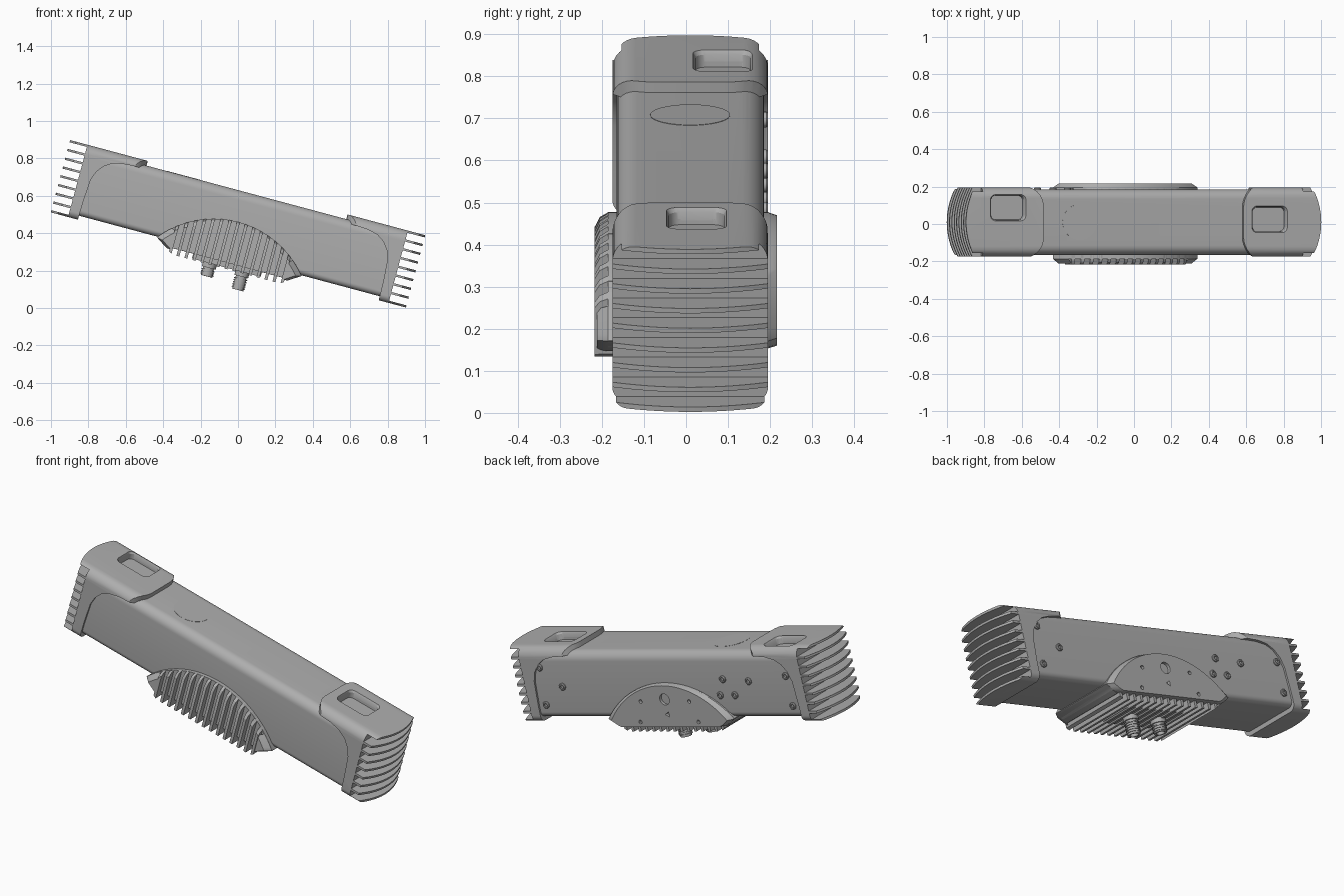
import bpy, bmesh, math
from mathutils import Vector

cube = bpy.data.objects.get("Cube")
if cube:
    bpy.data.objects.remove(cube, do_unlink=True)

grey = bpy.data.materials.new("neutral_grey")
grey.use_nodes = True
colour = (0.42, 0.42, 0.42, 1)
grey.diffuse_color = colour
grey.node_tree.nodes["Principled BSDF"].inputs["Base Color"].default_value = colour

YC = 0.01          # middle of the housing in depth
parts = []

AXES = {"x": lambda a, b, p: (p, a, b),
        "y": lambda a, b, p: (a, p, b),
        "z": lambda a, b, p: (a, b, p)}


def add_loft(bm, pts, axis, layers, origin=(0, 0)):
    """Stack scaled copies of an outline along an axis; layer = (pos, scale_a, scale_b)."""
    rings = [[bm.verts.new(AXES[axis](origin[0] + a * sa, origin[1] + b * sb, p))
              for a, b in pts] for p, sa, sb in layers]
    n = len(pts)
    for r, s in zip(rings, rings[1:]):
        for i in range(n):
            bm.faces.new((r[i], r[(i + 1) % n], s[(i + 1) % n], s[i]))
    bm.faces.new(rings[0])
    bm.faces.new(rings[-1])


def finish(name, bm, keep=True):
    bmesh.ops.recalc_face_normals(bm, faces=bm.faces)
    mesh = bpy.data.meshes.new(name)
    bm.to_mesh(mesh)
    bm.free()
    mesh.materials.append(grey)
    ob = bpy.data.objects.new(name, mesh)
    bpy.context.collection.objects.link(ob)
    if keep:
        parts.append(ob)
    return ob


def loft(name, pts, axis, layers, origin=(0, 0), keep=True):
    bm = bmesh.new()
    add_loft(bm, pts, axis, layers, origin)
    return finish(name, bm, keep)


def span(a, b):
    return [(a, 1, 1), (b, 1, 1)]


def cut(ob, cutter, op="DIFFERENCE", drop=True):
    mod = ob.modifiers.new("cut", "BOOLEAN")
    mod.object, mod.operation, mod.solver = cutter, op, "EXACT"
    bpy.context.view_layer.objects.active = ob
    bpy.ops.object.modifier_apply(modifier=mod.name)
    if drop:
        bpy.data.objects.remove(cutter, do_unlink=True)


def rounded(a0, a1, b0, b1, r_low, r_high, seg=8):
    """Rounded rectangle with separate radii for its low-b and high-b corners."""
    out = []
    corners = [(a1, b0, r_low, 270), (a1, b1, r_high, 0), (a0, b1, r_high, 90), (a0, b0, r_low, 180)]
    for a, b, r, start in corners:
        ca = a - r if a == a1 else a + r
        cb = b - r if b == b1 else b + r
        for i in range(seg + 1):
            t = math.radians(start + 90 * i / seg)
            out.append((ca + r * math.cos(t), cb + r * math.sin(t)))
    return out


def circle(r, n=20):
    return [(r * math.cos(math.tau * i / n), r * math.sin(math.tau * i / n)) for i in range(n)]


# Long housing
body = loft("housing", rounded(YC - 0.175, YC + 0.175, -0.178, 0.174, 0.03, 0.05), "x", span(-0.86, 0.86))


# End caps with a tongue over the top, a latch pocket and stacked fins
def end_cap(name, s, pocket_x, pocket_y):
    cap = loft(name, rounded(YC - 0.185, YC + 0.185, -0.2, 0.2, 0.035, 0.055), "x", span(s * 0.5, s * 1.05))
    half, r, x0 = 0.2, 0.12, 0.553
    plan = []
    for i in range(9):                      # rounded tongue corner
        t = math.pi / 2 * i / 8
        plan.append((x0 + r - r * math.cos(t), half - r + r * math.sin(t)))
    for i in range(9):                      # bulging outer end
        y = half * (1 - i / 8)
        plan.append((0.983 - 0.055 * (y / half) ** 2, y))
    plan += [(x, -y) for x, y in reversed(plan) if y > 0.001]
    cut(cap, loft("plan", [(s * x, y + YC) for x, y in plan], "z", span(-0.4, 0.4), keep=False), "INTERSECT")
    side = [(0.4, -0.4), (0.838, -0.4), (0.83, -0.1), (0.822, 0.02), (0.805, 0.07),
            (0.775, 0.11), (0.735, 0.136), (0.68, 0.15), (0.62, 0.154), (0.4, 0.154)]
    cut(cap, loft("side", [(s * x, z) for x, z in side], "y", span(-0.5, 0.5), keep=False))
    bm = bmesh.new()
    slots = 8
    pitch = 0.388 / slots
    for i in range(slots):
        z = -0.194 + pitch * i
        add_loft(bm, [(s * 0.887, z + 0.006), (s * 1.1, z + 0.006),
                      (s * 1.1, z + pitch - 0.006), (s * 0.887, z + pitch - 0.006)], "y", span(-0.5, 0.5))
    cut(cap, finish("slots", bm, False))
    pocket = loft("pocket", rounded(-0.1, 0.1, -0.073, 0.073, 0.03, 0.03), "z",
                  [(0.16, 0.9, 0.88), (0.19, 0.92, 0.9), (0.203, 1, 1)], (pocket_x, pocket_y), keep=False)
    cut(cap, pocket, drop=False)
    cut(body, pocket)


end_cap("left_end_cap", 1, 0.697, 0.025)
end_cap("right_end_cap", -1, -0.75, 0.088)

# Round label plate on top
loft("top_disc", circle(0.095, 40), "z", span(0.17, 0.175), (-0.347, YC))

# Cradle bracket under the middle
BASE = -0.25


def arch_top(x):
    return math.sqrt(0.516 ** 2 - x * x) - 0.506


def arch(x0, x1, floor, seg):
    xs = [x0 + (x1 - x0) * i / seg for i in range(seg + 1)]
    low = [(x, max(floor, -0.182 - (0.4 - abs(x)) * 0.65) - BASE) for x in xs]
    return low + [(x, arch_top(x) - BASE) for x in reversed(xs)]


cradle = loft("cradle", arch(-0.4, 0.4, -0.216, 40), "y",
              [(-0.186, 1, 1), (0.195, 1, 1), (0.216, 0.92, 0.98)], (0, BASE))
bm = bmesh.new()
for x, z, r, n in [(0, -0.069, 0.03, 20), (0, -0.15, 0.016, 3)] + \
        [(s * x, z, 0.01, 12) for s in (1, -1) for x, z in ((0.155, -0.08), (0.185, -0.19))]:
    add_loft(bm, circle(r, n), "y", span(0.2, 0.3), (x, z))
cut(cradle, finish("holes", bm, False))

# Solid cradle tips and cooling ribs
for s, label in ((1, "left"), (-1, "right")):
    a, b = sorted((s * 0.335, s * 0.4))
    loft(label + "_cradle_tip", arch(a, b, -0.235, 6), "y",
         [(0.19, 1, 1), (-0.185, 1, 1), (-0.212, 0.92, 0.9)], (0, BASE))
bm = bmesh.new()
ribs = 15
for i in range(ribs):
    x = -0.31 + 0.62 * i / (ribs - 1)
    add_loft(bm, arch(x - 0.008, x + 0.008, BASE, 1), "y",
             [(0.19, 1, 1), (-0.185, 1, 1), (-0.205, 1, 0.95), (-0.217, 1, 0.85)], (0, BASE))
finish("cradle_ribs", bm)

# Connector plate and plugs below
loft("connector_plate", rounded(-0.19, 0.19, -0.1, 0.1, 0.02, 0.02), "z", span(-0.243, -0.2))
for label, x, end in (("left", 0.09, -0.342), ("right", -0.09, -0.315)):
    layers = [(-0.23, 1, 1), (-0.268, 1, 1), (-0.268, 0.78, 0.78), (-0.278, 0.78, 0.78)]
    z = -0.278
    while z - 0.012 > end:                  # threaded barrel
        layers += [(z, 0.95, 0.95), (z - 0.006, 0.95, 0.95), (z - 0.006, 0.82, 0.82), (z - 0.012, 0.82, 0.82)]
        z -= 0.012
    layers += [(end, 0.8, 0.8), (end, 0.55, 0.55), (end + 0.02, 0.5, 0.5)]
    loft(label + "_connector", circle(0.038, 24), "z", layers, (x, 0))

# Back screws with sunken heads
bm = bmesh.new()
for x, z in [(0.775, 0.092), (0.655, -0.011), (0.785, -0.109), (-0.377, 0.029), (-0.34, -0.057),
             (-0.433, -0.057), (-0.539, 0.018), (-0.783, 0.046), (-0.787, -0.115)]:
    add_loft(bm, circle(0.019, 16), "y",
             [(0.18, 1, 1), (0.191, 1, 1), (0.195, 0.8, 0.8), (0.195, 0.5, 0.5), (0.187, 0.5, 0.5)], (x, z))
finish("back_screws", bm)

# Smooth the curves, then tilt the whole assembly
bpy.ops.object.select_all(action="DESELECT")
for ob in parts:
    ob.select_set(True)
    ob.rotation_euler = (0, math.radians(15), 0)
    ob.location = Vector((0, 0, 0.45))
bpy.context.view_layer.objects.active = body
bpy.ops.object.shade_smooth_by_angle(angle=math.radians(30))
